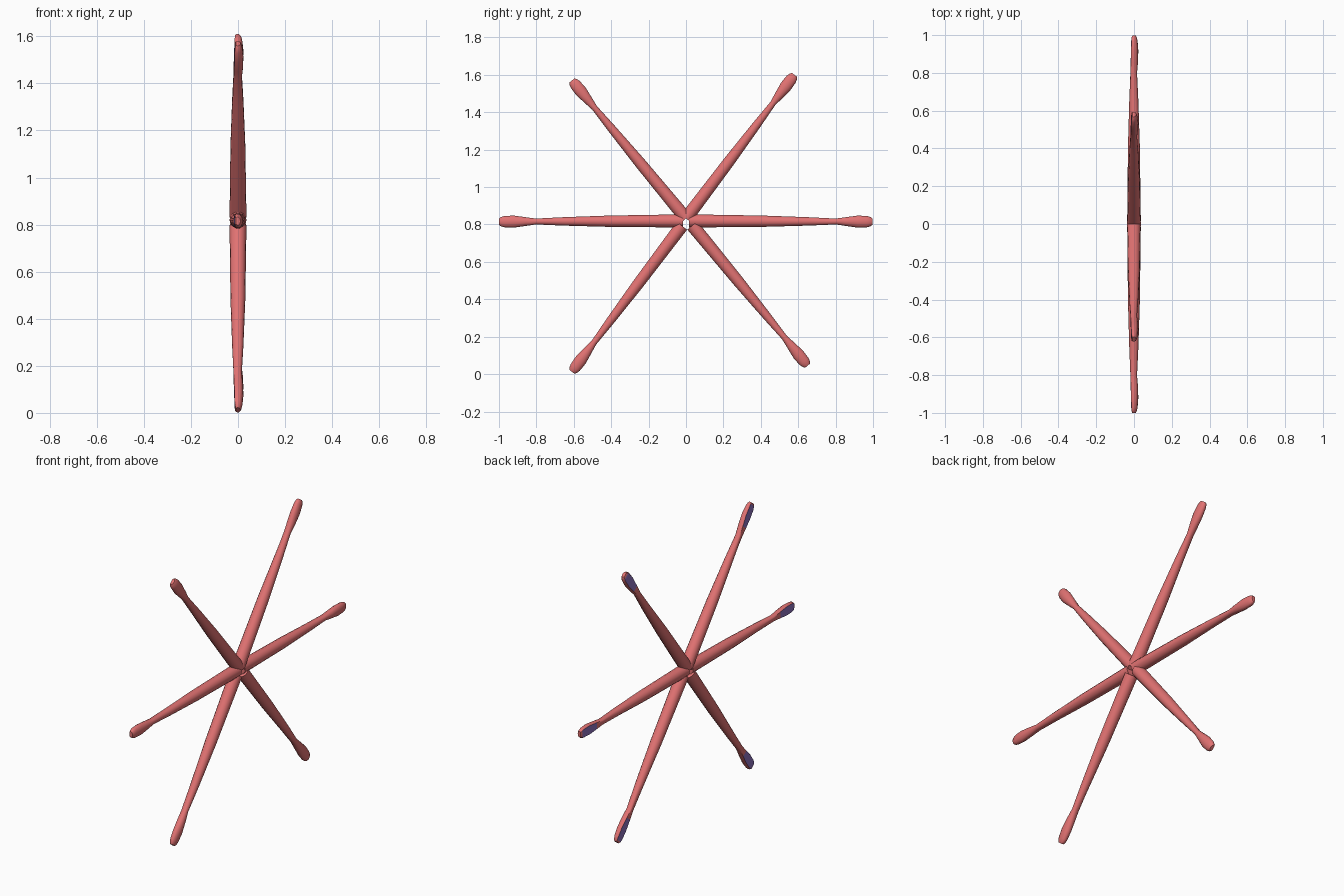
import bpy, bmesh, math
from mathutils import Vector

cube = bpy.data.objects.get("Cube")
if cube:
    bpy.data.objects.remove(cube, do_unlink=True)


def make_material(name, color):
    mat = bpy.data.materials.new(name)
    mat.use_nodes = True
    mat.diffuse_color = color
    mat.node_tree.nodes["Principled BSDF"].inputs["Base Color"].default_value = color
    return mat


coral = make_material("coral", (0.76, 0.17, 0.17, 1))
purple = make_material("purple", (0.27, 0.17, 0.52, 1))

SIDES = 14
# Arm stations: share of length, half width, underside depth (-x), back height (+x)
STATIONS = [
    (0.0, 0.036, 0.036, 0.036),
    (0.4, 0.031, 0.032, 0.031),
    (0.65, 0.023, 0.025, 0.023),
    (0.8, 0.016, 0.019, 0.016),
    (0.855, 0.024, 0.018, 0.021),
    (0.92, 0.033, 0.016, 0.023),
    (0.97, 0.031, 0.015, 0.019),
    (0.99, 0.025, 0.013, 0.015),
    (1.0, 0.017, 0.009, 0.010),
]
CLUB_START = 0.8
PAD_START, PAD_END = 0.85, 0.96


def make_arm(name, root, tip):
    start, end = Vector((0, *root)), Vector((0, *tip))
    axis = end - start
    side = Vector((1, 0, 0)).cross(axis.normalized())
    bm = bmesh.new()
    rings = []
    for t, width, under, back in STATIONS:
        ring = []
        for i in range(SIDES):
            a = math.tau * i / SIDES
            c, s = math.cos(a), math.sin(a)
            # the club end is flattened underneath
            if c < 0:
                x = c * under if t < CLUB_START else max(c * 1.5, -1) * under
            else:
                x = c * back
            ring.append(bm.verts.new(start + axis * t + side * (s * width) + Vector((x, 0, 0))))
        rings.append(ring)
    for k in range(len(rings) - 1):
        for i in range(SIDES):
            j = (i + 1) % SIDES
            face = bm.faces.new((rings[k][i], rings[k][j], rings[k + 1][j], rings[k + 1][i]))
            # purple pad on the flat underside of the club
            mid = math.cos(math.tau * (i + 0.5) / SIDES)
            if PAD_START < STATIONS[k][0] < PAD_END + 0.02 and mid < -0.5:
                face.material_index = 1
    bm.faces.new(rings[0])
    bm.faces.new(rings[-1])
    bmesh.ops.recalc_face_normals(bm, faces=bm.faces)
    mesh = bpy.data.meshes.new(name)
    bm.to_mesh(mesh)
    bm.free()
    mesh.materials.append(coral)
    mesh.materials.append(purple)
    obj = bpy.data.objects.new(name, mesh)
    bpy.context.collection.objects.link(obj)
    bpy.ops.object.select_all(action="DESELECT")
    obj.select_set(True)
    bpy.context.view_layer.objects.active = obj
    bpy.ops.object.shade_smooth_by_angle(angle=math.radians(40))


# Six arms spread in the upright plane
make_arm("front_arm", (-0.016, 0.819), (-1.0, 0.815))
make_arm("back_arm", (0.016, 0.819), (0.997, 0.815))
make_arm("upper_front_arm", (0.0, 0.832), (-0.61, 1.57))
make_arm("upper_back_arm", (0.0, 0.832), (0.58, 1.6))
make_arm("lower_front_arm", (-0.022, 0.793), (-0.61, 0.012))
make_arm("lower_back_arm", (0.034, 0.795), (0.65, 0.045))
